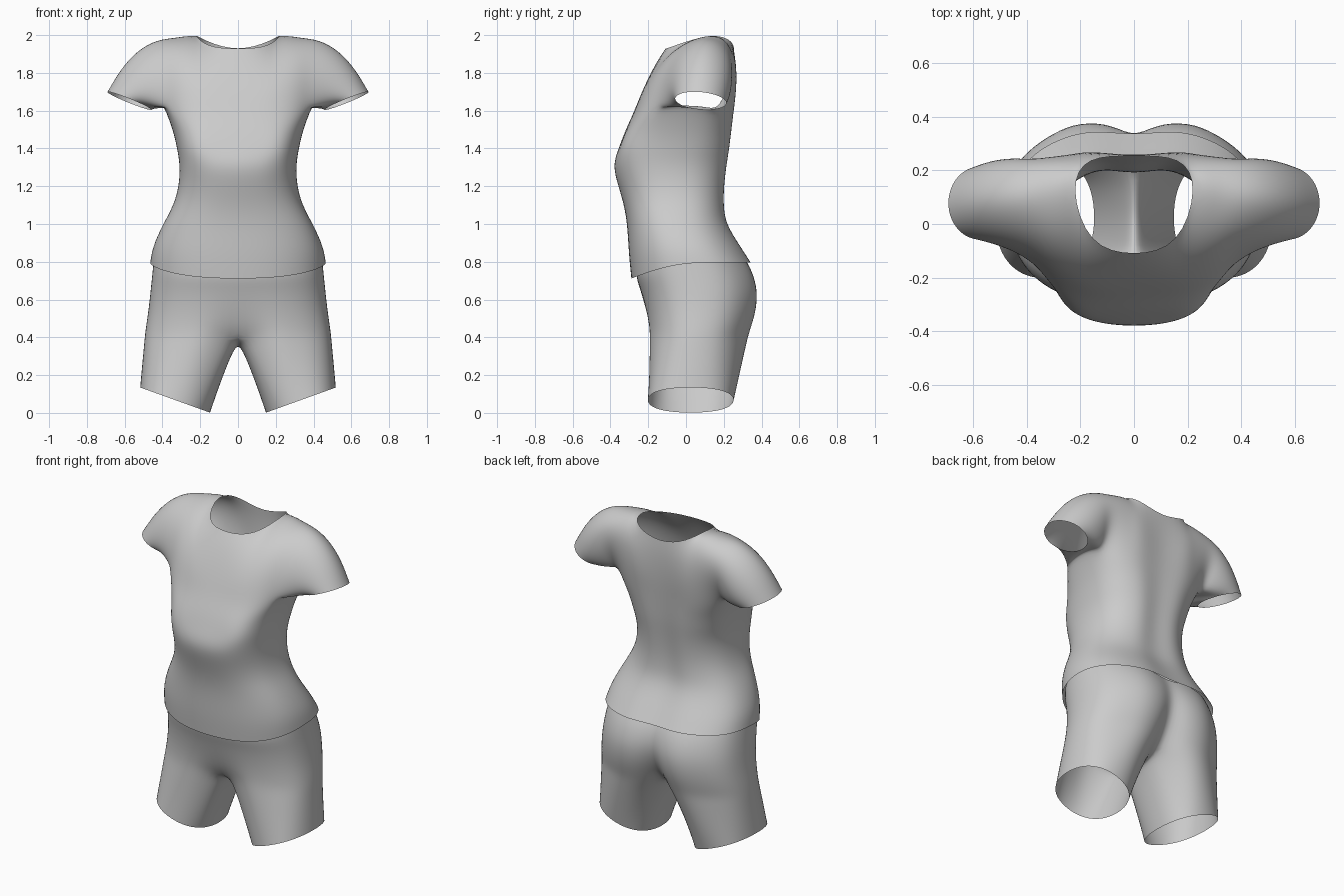
import bpy, bmesh
from math import sin, cos, pi, exp, radians
from mathutils import Vector as V

if "Cube" in bpy.data.objects:
    bpy.data.objects.remove(bpy.data.objects["Cube"])

N = 12          # steps in half a body ring, front centre -> side -> back centre
EVEN = [15 * i for i in range(N + 1)]
SEAT = [0, 15, 30, 45, 60, 75, 90, 108, 127, 145, 160, 174, 180]   # denser at the cleft


def half_ring(z, w, f, b, n=2.4, angles=EVEN):
    """Half superellipse from front centre round the +x side to back centre."""
    pts, e = [], 2 / n
    for i, a in enumerate(angles):
        t = radians(a)
        c = cos(t)
        x = 0 if i in (0, N) else w * sin(t) ** e
        y = (f + b) / 2 - (b - f) / 2 * (abs(c) ** e) * (1 if c > 0 else -1)
        pts.append(V((x, y, z)))
    return pts


def power(v, e):
    return abs(v) ** e * (1 if v > 0 else -1)


def bezier(a, c, b, t):
    return a * (1 - t) ** 2 + c * 2 * t * (1 - t) + b * t * t


class Builder:
    """Collects points by reference so neighbouring patches share vertices."""
    def __init__(self):
        self.bm = bmesh.new()

    def verts(self, pts):
        return [self.bm.verts.new(p) for p in pts]

    def bridge(self, a, b, closed=False):
        for i in range(len(a) if closed else len(a) - 1):
            j = (i + 1) % len(a)
            quad = list(dict.fromkeys((a[i], a[j], b[j], b[i])))
            if len(quad) > 2:
                self.bm.faces.new(quad)

    def finish(self, name):
        bmesh.ops.recalc_face_normals(self.bm, faces=self.bm.faces[:])
        for f in self.bm.faces:
            f.smooth = True
        me = bpy.data.meshes.new(name)
        self.bm.to_mesh(me)
        self.bm.free()
        ob = bpy.data.objects.new(name, me)
        bpy.context.collection.objects.link(ob)
        m = ob.modifiers.new("mirror", 'MIRROR')
        m.use_clip = True
        s = ob.modifiers.new("smooth", 'SUBSURF')
        s.levels = s.render_levels = 2
        return ob


# ---------- shirt ----------
s = Builder()
torso = [(.795, .469, -.292, .36), (.88, .457, -.306, .305), (1.0, .40, -.312, .225),
         (1.1, .343, -.33, .213), (1.2, .315, -.36, .216), (1.31, .309, -.392, .23, 2.5),
         (1.4, .325, -.358, .244, 2.6), (1.49, .344, -.325, .254, 2.7), (1.58, .397, -.283, .264, 2.7)]
prev = None
for k, prof in enumerate(torso):
    pts = half_ring(*prof)
    for i, p in enumerate(pts):
        front = max(0, cos(pi * i / N))
        p.z -= (.085, .035, .01)[k] * front ** 1.3 if k < 3 else 0      # dipped hem
        if i < 5:                                                       # bust
            p.y -= .04 * exp(-((p.x - .24) / .08) ** 2 - ((p.z - 1.43) / .08) ** 2)
        if i == N:                                                      # spine groove
            p.y -= .03
        if k == len(torso) - 1:                                         # raised armpit
            p.z += .055 * sin(pi * i / N) ** 6
    ring = s.verts(pts)
    if prev:
        s.bridge(prev, ring)
    prev = ring

# chest, back and shoulders: columns rising from the torso ring to neckline / shoulder line
ROWS = 5
tops = [(0, -.12, 1.925), (.17, -.085, 1.935), (.24, .14, 2.015), (.32, .12, 1.993), (.41, .11, 1.99)]
neck_back = [(0, .252, 1.91), (.18, .255, 1.97)]
ctrl_f = [(0, -.195, 1.80), (.155, -.20, 1.82), (.23, -.175, 1.95), (.3, -.15, 1.97), (.375, -.12, 1.94)]
ctrl_b = [(0, .255, 1.78), (.16, .295, 1.82), (.22, .32, 1.98), (.3, .34, 1.98), (.39, .36, 1.93)]


def column(base, ctrl, top):
    mid = [bezier(base.co, V(ctrl), top.co, r / ROWS) for r in range(1, ROWS)]
    return [base] + s.verts(mid) + [top]


fronts, backs = [], []
for i in range(5):
    top = s.verts([tops[i]])[0]
    top_b = s.verts([neck_back[i]])[0] if i < 2 else top
    fronts.append(column(prev[i], ctrl_f[i], top))
    backs.append(column(prev[N - i], ctrl_b[i], top_b))
for cols in (fronts, backs):
    for a, b in zip(cols, cols[1:]):
        s.bridge(a, b)

# sleeve: armhole loop swept to the cuff ellipse
hole = fronts[4] + backs[4][-2::-1] + [prev[7], prev[6], prev[5]]
start = [v.co.copy() for v in hole]
cuff, n = [], len(hole)
for k in range(n):
    u, v = cos((k - ROWS) * 2 * pi / n), sin((k - ROWS) * 2 * pi / n)
    cuff.append(V((.575 + .12 * u, .078 + .14 * v, 1.652 + .048 * u - .012 * v)))
ring = hole
for step in range(1, 5):
    pts = []
    for k in range(n):
        u, v = cos((k - ROWS) * 2 * pi / n), sin((k - ROWS) * 2 * pi / n)
        c = (start[k] + cuff[k]) / 2 + V((.025, 0, .105)) * max(0, u) + V((0, .035, 0)) * max(0, v)
        pts.append(bezier(start[k], c, cuff[k], step / 4))
    nxt = s.verts(pts)
    s.bridge(ring, nxt, True)
    ring = nxt
s.finish("shirt")

# ---------- shorts ----------
s = Builder()
# height, half width, front, back, then centre dents at front and back
hips = [(.82, .45, -.262, .305, 0, .02), (.75, .457, -.268, .348, 0, .03),
        (.65, .467, -.243, .378, 0, .05), (.55, .478, -.222, .372, .01, .08),
        (.47, .49, -.212, .352, .035, .12), (.41, .498, -.21, .333, .08, .16)]
prev = None
for *prof, df, db in hips:
    pts = half_ring(*prof, 2.5, SEAT)
    for i, p in enumerate(pts):
        if prof[0] > .7:                   # waist tucked under the dipped hem
            p.z -= (.05 if prof[0] > .8 else .03) * max(0, cos(pi * i / N))
        if i > 6:                          # rounded seat
            p.y += .022 * exp(-((p.x - .19) / .12) ** 2)
    pts[0].y += df
    pts[N].y -= db
    pts[N - 1].y -= db * .2
    ring = s.verts(pts)
    if prev:
        s.bridge(prev, ring)
    prev = ring

# leg: half ring closed by the crotch line, swept to the slanted leg opening
hole = prev + s.verts([(0, .10, .385), (0, .02, .37), (0, -.06, .385)])
start = [v.co.copy() for v in hole]
n = len(hole)
ring = hole
for step in range(1, 6):
    pts, t = [], step / 5
    for k in range(n):
        u, v = cos((k - 6) * 2 * pi / n), sin((k - 6) * 2 * pi / n)
        u, v = power(u, .88), power(v, .88)
        end = V((.333 + .189 * u, .025 + .232 * v, .068 + .068 * u))
        p = start[k].lerp(end, t)
        if u < -.3:                        # inner thigh parts quickly below the crotch
            p.x = start[k].x + (end.x - start[k].x) * t ** .85
        p.x = max(p.x, .015)
        pts.append(p)
    nxt = s.verts(pts)
    s.bridge(ring, nxt, True)
    ring = nxt
s.finish("shorts")
